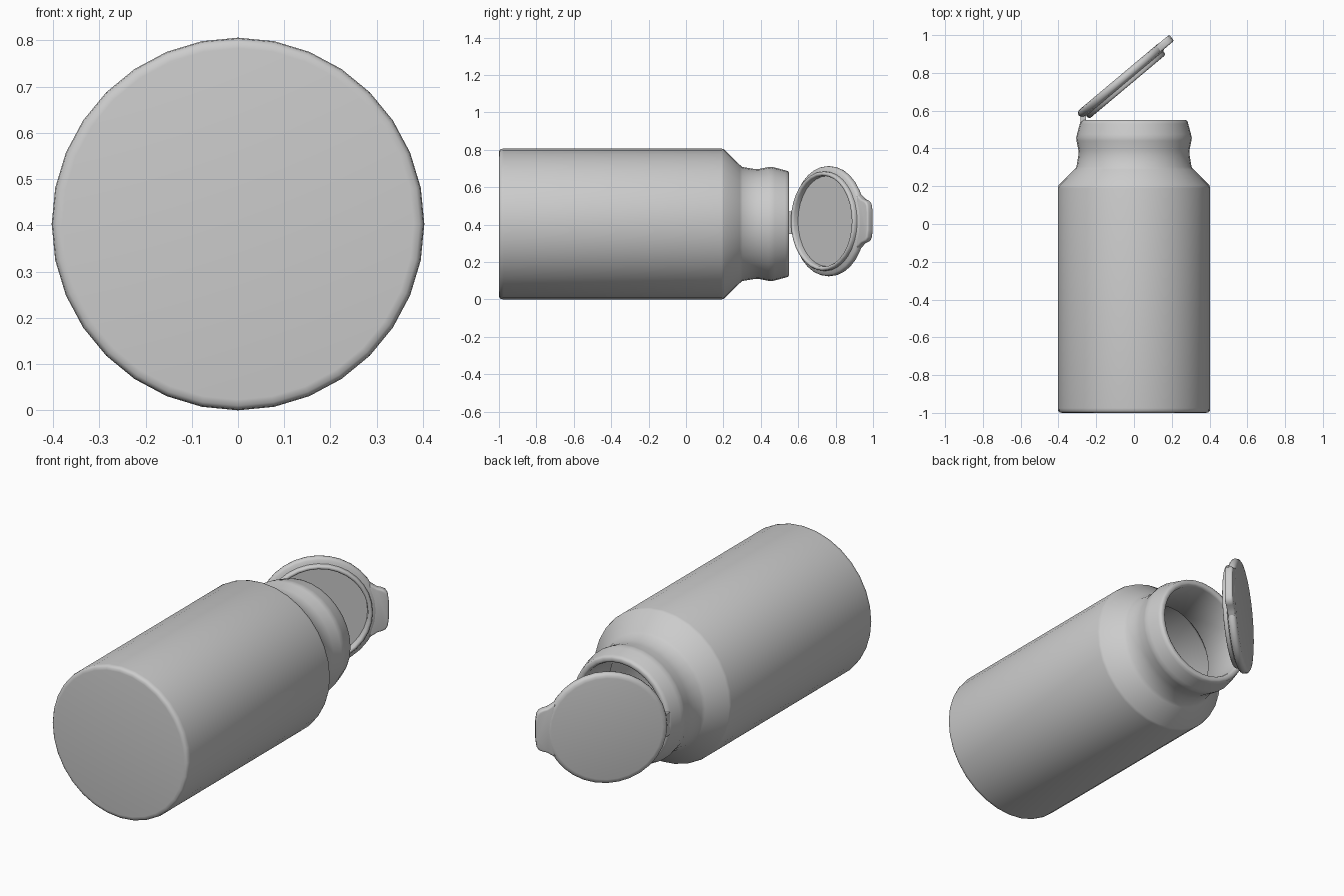
import bpy, bmesh, math
from mathutils import Matrix, Vector

if "Cube" in bpy.data.objects:
    bpy.data.objects.remove(bpy.data.objects["Cube"])

SIDES = 32


def finish(name, bm, matrix):
    bmesh.ops.recalc_face_normals(bm, faces=bm.faces)
    mesh = bpy.data.meshes.new(name)
    bm.to_mesh(mesh)
    bm.free()
    obj = bpy.data.objects.new(name, mesh)
    bpy.context.collection.objects.link(obj)
    obj.matrix_world = matrix
    bpy.ops.object.select_all(action='DESELECT')
    obj.select_set(True)
    bpy.context.view_layer.objects.active = obj
    bpy.ops.object.shade_smooth_by_angle(angle=math.radians(55))
    return obj


def lathe(name, profile, matrix):
    """Revolve (radius, height) points about local z; cap both ends."""
    bm = bmesh.new()
    rings = []
    for r, h in profile:
        rings.append([bm.verts.new((r * math.cos(a), r * math.sin(a), h))
                      for a in (2 * math.pi * i / SIDES for i in range(SIDES))])
    for lo, hi in zip(rings, rings[1:]):
        for i in range(SIDES):
            j = (i + 1) % SIDES
            bm.faces.new((lo[i], lo[j], hi[j], hi[i]))
    bm.faces.new(rings[0])
    bm.faces.new(rings[-1])
    return finish(name, bm, matrix)


def frame(x, y, z, origin):
    m = Matrix((x, y, z)).transposed().to_4x4()
    m.translation = Vector(origin)
    return m


# Bottle lying along y: outer wall, lip, then hollow interior
bottle_profile = [
    (0.380, -1.000), (0.393, -0.998), (0.401, -0.990), (0.403, -0.975),
    (0.403, 0.190), (0.399, 0.205), (0.316, 0.288), (0.305, 0.302),
    (0.295, 0.360), (0.294, 0.390), (0.304, 0.440), (0.306, 0.456),
    (0.302, 0.475), (0.287, 0.530), (0.283, 0.545), (0.275, 0.550),
    (0.262, 0.550), (0.254, 0.546), (0.250, 0.535),
    (0.250, 0.290), (0.275, 0.265), (0.360, 0.190), (0.372, 0.170),
    (0.372, -0.950), (0.350, -0.970)]
lathe("bottle", bottle_profile,
      frame((1, 0, 0), (0, 0, -1), (0, 1, 0), (0, 0, 0.403)))

# Open lid: local x points from hinge to tab, local z toward the inside face
s, c = math.sin(math.radians(40)), math.cos(math.radians(40))
lid_frame = frame((c, s, 0), (0, 0, 1), (s, -c, 0), (-0.08, 0.781, 0.418))
lid_profile = [
    (0.270, 0.000), (0.284, 0.003), (0.293, 0.011), (0.295, 0.022),
    (0.293, 0.034), (0.285, 0.042), (0.272, 0.045), (0.266, 0.048),
    (0.265, 0.062), (0.261, 0.069), (0.254, 0.071), (0.247, 0.069),
    (0.243, 0.062), (0.242, 0.035)]
lathe("lid", lid_profile, lid_frame)

# Thumb tab: flared rounded outline, extruded and bevelled
half = [(0.25, 0.145), (0.272, 0.130), (0.290, 0.118), (0.312, 0.112),
        (0.330, 0.103), (0.341, 0.085), (0.346, 0.045)]
outline = half + [(x, -y) for x, y in reversed(half)]
bm = bmesh.new()
base = bm.faces.new([bm.verts.new((x, y, 0.002)) for x, y in outline])
ext = bmesh.ops.extrude_face_region(bm, geom=[base], use_keep_orig=True)
top = [v for v in ext['geom'] if isinstance(v, bmesh.types.BMVert)]
bmesh.ops.translate(bm, verts=top, vec=(0, 0, 0.041))
rim = [e for e in bm.edges if abs(e.verts[0].co.z - e.verts[1].co.z) < 1e-5]
bmesh.ops.bevel(bm, geom=rim, offset=0.010, segments=3, profile=0.5,
                affect='EDGES')
finish("lid_tab", bm, lid_frame)

# Small hinge strap joining lid and lip
bm = bmesh.new()
bmesh.ops.create_cube(bm, size=1.0)
bmesh.ops.scale(bm, verts=bm.verts, vec=(0.03, 0.035, 0.12))
finish("hinge", bm, Matrix.Translation((-0.268, 0.557, 0.41)))
